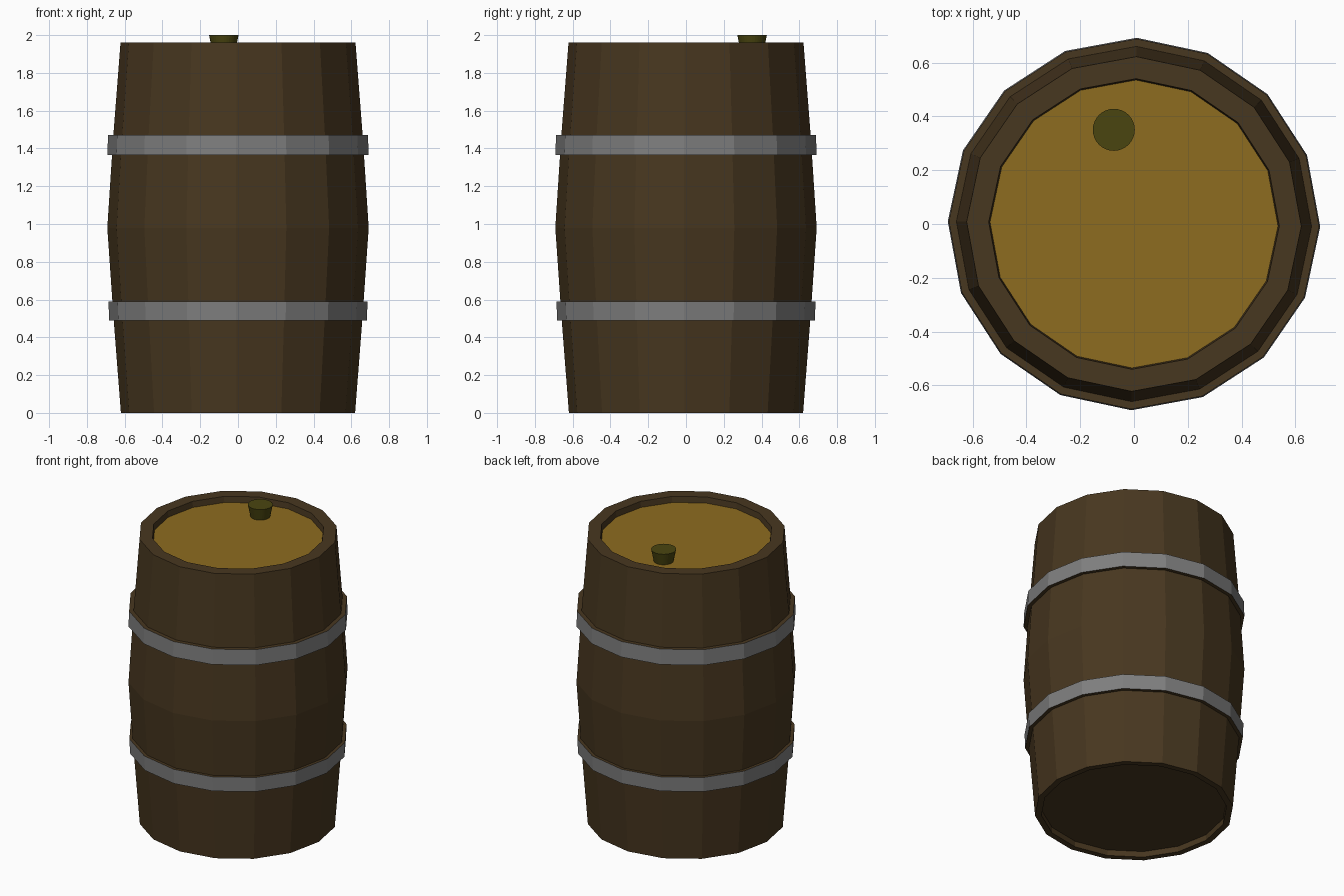
import bpy, bmesh, math

if "Cube" in bpy.data.objects:
    bpy.data.objects.remove(bpy.data.objects["Cube"])


def material(name, rgb):
    mat = bpy.data.materials.new(name)
    mat.diffuse_color = (*rgb, 1.0)
    mat.use_nodes = True
    mat.node_tree.nodes["Principled BSDF"].inputs["Base Color"].default_value = mat.diffuse_color
    return mat


WOOD = material("dark_wood", (0.064, 0.038, 0.014))
LID = material("lid_wood", (0.27, 0.15, 0.014))
CORK = material("bung_green", (0.068, 0.06, 0.005))
IRON = material("hoop_iron", (0.21, 0.21, 0.21))


def lathe(name, profile, sides, mats, turn=0.0, location=(0, 0, 0), cap_start=0, cap_end=0):
    """Revolve (radius, z, material index of the next segment) points and cap both ends."""
    bm = bmesh.new()
    rings = []
    for r, z, _ in profile:
        rings.append([bm.verts.new((r * math.cos(turn + math.tau * i / sides),
                                    r * math.sin(turn + math.tau * i / sides), z))
                      for i in range(sides)])
    for (low, high), point in zip(zip(rings, rings[1:]), profile):
        for i in range(sides):
            j = (i + 1) % sides
            bm.faces.new((low[i], low[j], high[j], high[i])).material_index = point[2]
    bm.faces.new(rings[0][::-1]).material_index = cap_start
    bm.faces.new(rings[-1]).material_index = cap_end
    bmesh.ops.recalc_face_normals(bm, faces=bm.faces)
    mesh = bpy.data.meshes.new(name)
    bm.to_mesh(mesh)
    bm.free()
    for mat in mats:
        mesh.materials.append(mat)
    obj = bpy.data.objects.new(name, mesh)
    obj.location = location
    bpy.context.collection.objects.link(obj)
    return obj


# Barrel: recessed base, bulging staves, two raised hoops, rim and recessed lid
lathe("barrel", [
    (0.58, 0.04, 0), (0.58, 0.0, 0), (0.62, 0.0, 0),          # base recess and foot
    (0.658, 0.49, 0), (0.682, 0.49, 1),                       # lower hoop
    (0.686, 0.59, 0), (0.665, 0.59, 0),
    (0.692, 0.98, 0),                                         # belly
    (0.667, 1.365, 0), (0.692, 1.365, 1),                     # upper hoop
    (0.688, 1.47, 0), (0.66, 1.47, 0),
    (0.622, 1.96, 0), (0.54, 1.96, 0), (0.535, 1.92, 0),      # rim and lid recess
], 16, [WOOD, IRON, LID], turn=math.radians(-0.8), cap_start=0, cap_end=2)

# Bung: small tapered plug standing on the lid
lathe("bung", [(0.06, 1.91, 0), (0.078, 2.0, 0)], 32, [CORK], location=(-0.075, 0.35, 0))
